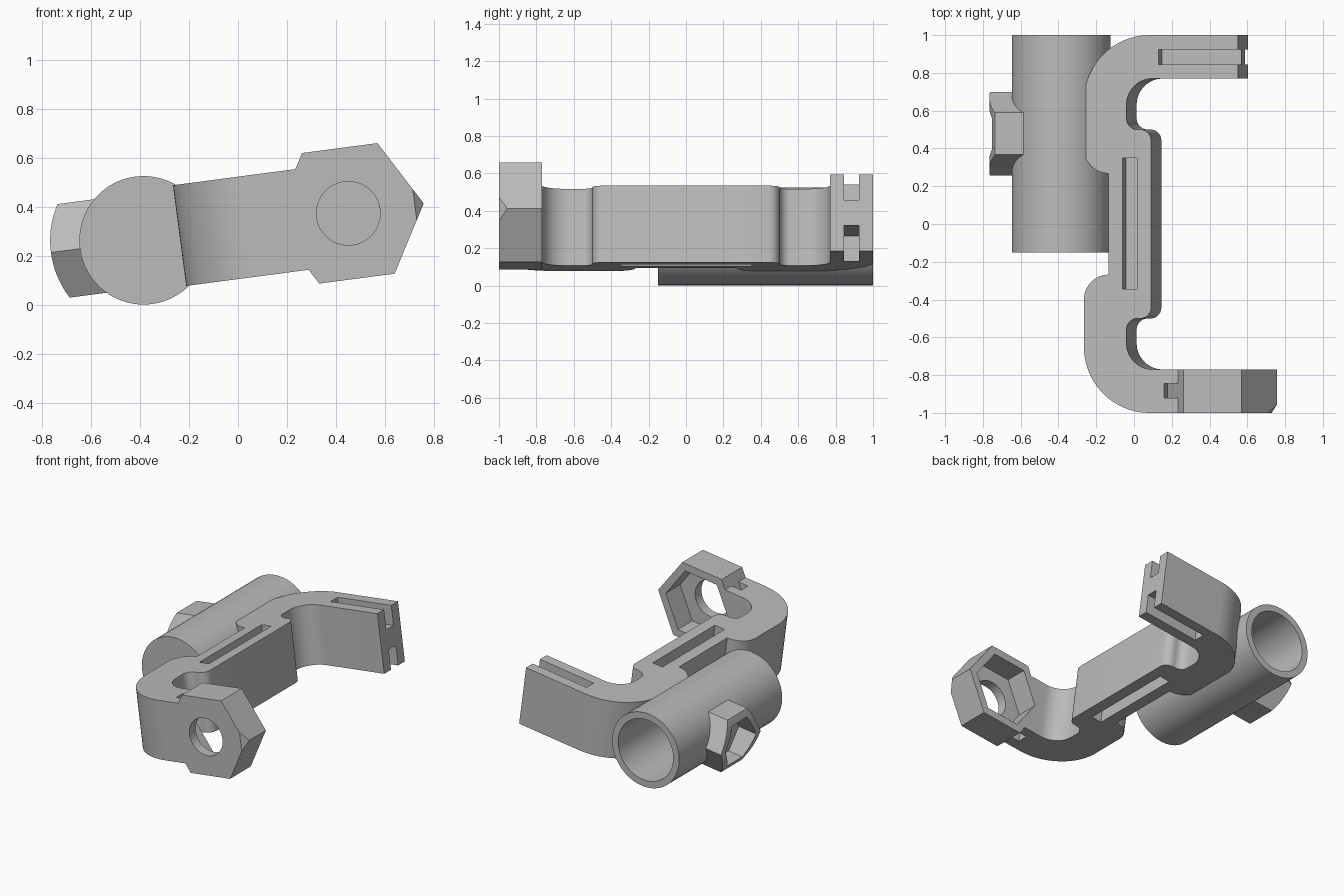
import bpy, bmesh, math
from math import sin, cos, radians

cube = bpy.data.objects.get("Cube")
if cube:
    bpy.data.objects.remove(cube, do_unlink=True)

grey = bpy.data.materials.new("plain grey")
grey.use_nodes = True
COLOUR = (0.5, 0.5, 0.5, 1)
grey.diffuse_color = COLOUR
grey.node_tree.nodes["Principled BSDF"].inputs["Base Color"].default_value = COLOUR

TILT = radians(7.5)      # whole clamp leans about the tube axis
HALF = 0.207             # half height of the bracket
END = 0.971              # tip of the open arm
HEX_U = 0.842            # centre of the nut holder
BOSS_Y = 0.478           # centre of the tube boss


def arc(cx, cy, r, start, stop, steps=12):
    angles = [radians(start + (stop - start) * i / steps) for i in range(steps + 1)]
    return [(cx + r * cos(a), cy + r * sin(a)) for a in angles]


def ring(sides, r, cx=0, cy=0):
    return arc(cx, cy, r, 0, 360, sides)[:-1]


def prism(name, outline, axis, lo, hi):
    """Extrude a flat outline along x, y or z between lo and hi."""
    place = {"x": lambda p, h: (h, p[0], p[1]),
             "y": lambda p, h: (p[0], h, p[1]),
             "z": lambda p, h: (p[0], p[1], h)}[axis]
    bm = bmesh.new()
    base = [bm.verts.new(place(p, lo)) for p in outline]
    top = [bm.verts.new(place(p, hi)) for p in outline]
    bm.faces.new(base)
    bm.faces.new(top)
    for i in range(len(base)):
        j = (i + 1) % len(base)
        bm.faces.new((base[i], base[j], top[j], top[i]))
    bmesh.ops.recalc_face_normals(bm, faces=bm.faces)
    mesh = bpy.data.meshes.new(name)
    bm.to_mesh(mesh)
    bm.free()
    mesh.materials.append(grey)
    obj = bpy.data.objects.new(name, mesh)
    bpy.context.collection.objects.link(obj)
    return obj


def combine(target, tool, operation):
    """Apply a boolean and discard the tool."""
    mod = target.modifiers.new(operation.lower(), "BOOLEAN")
    mod.operation, mod.object, mod.solver = operation, tool, "EXACT"
    bpy.context.view_layer.objects.active = target
    bpy.ops.object.modifier_apply(modifier=mod.name)
    bpy.data.objects.remove(tool, do_unlink=True)


def box(u0, u1, y0, y1):
    return [(u0, y0), (u1, y0), (u1, y1), (u0, y1)]


def mirrored(points):
    return [(min(u, HEX_U), -y) for u, y in reversed(points)]


# Bracket: C-shaped outline, mirrored front to back
outer = [(END, 1)] + arc(0.498, 0.65, 0.35, 90, 180, 20) + arc(0.28, 0.40, 0.132, 180, 270)
outer.append((0.2801, 0.267))
inner = (arc(0.45, 0.443, 0.057, 0, 90, 8) + arc(0.435, 0.56, 0.06, 270, 180, 8)
         + arc(0.515, 0.63, 0.14, 180, 90) + [(END, 0.77)])
bracket = prism("bracket", outer + mirrored(outer) + mirrored(inner) + inner, "z", -HALF, HALF)

# Blind slots in the spine and both arms, from above and below
for slot in (box(0.355, 0.431, -0.345, 0.35),
             box(0.547, 1.1, 0.845, 0.925),
             box(0.577, 0.8, -0.92, -0.845)):
    for side in (-1, 1):
        lo, hi = sorted((side * HALF / 3, side * 0.3))
        combine(bracket, prism("slot", slot, "z", lo, hi), "DIFFERENCE")

# Hexagonal nut holder with a clipped corner on the front arm
holder = prism("nut_holder", ring(6, 0.31, HEX_U), "y", -1, -0.77)
corner = HEX_U + 0.31
clip = [(corner - 0.037, -1), (corner - 0.037, -1.1), (corner + 0.1, -1.1),
        (corner + 0.1, -0.833), (corner, -0.955)]
combine(holder, prism("clip", clip, "z", -0.3, 0.3), "DIFFERENCE")
combine(bracket, holder, "UNION")
combine(bracket, prism("pocket", ring(6, 0.25, HEX_U), "y", -0.93, -0.7), "DIFFERENCE")
combine(bracket, prism("bolt_hole", ring(48, 0.13, HEX_U), "y", -1.1, -0.8), "DIFFERENCE")
combine(bracket, prism("clearance", ring(64, 0.24), "y", -0.12, 1.1), "DIFFERENCE")

# Tube, closed at the front, with a hexagonal boss rounded to match it
tube = prism("tube", ring(64, 0.262), "y", -0.15, 1)
boss = prism("boss", ring(6, 0.222, BOSS_Y), "x", -0.5, -0.1)
combine(boss, prism("rounding", ring(96, 0.381), "y", 0, 0.95), "INTERSECT")
combine(tube, boss, "UNION")
combine(tube, prism("bore", ring(64, 0.215), "y", -0.1, 1.1), "DIFFERENCE")
combine(tube, prism("boss_pocket", ring(6, 0.17, BOSS_Y), "x", -0.5, -0.245), "DIFFERENCE")
combine(tube, prism("boss_hole", ring(32, 0.09, BOSS_Y), "x", -0.4, -0.1), "DIFFERENCE")

# Tilt into place and shade
for obj in (bracket, tube):
    obj.location = (-0.385, 0, 0.263)
    obj.rotation_euler = (0, -TILT, 0)
    bpy.ops.object.select_all(action="DESELECT")
    obj.select_set(True)
    bpy.context.view_layer.objects.active = obj
    bpy.ops.object.shade_smooth_by_angle(angle=radians(25))
